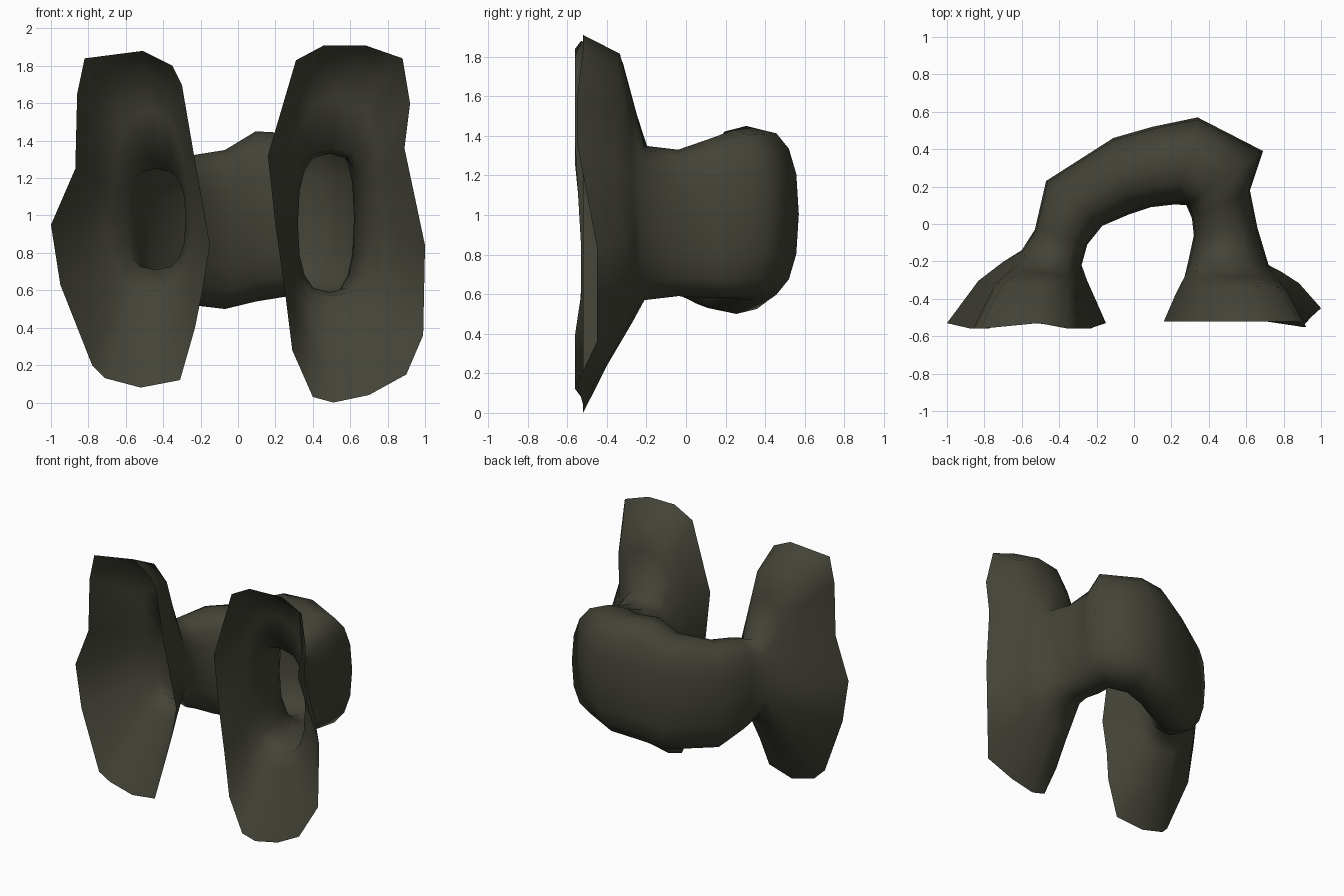
import bpy, bmesh, math

if "Cube" in bpy.data.objects:
    bpy.data.objects.remove(bpy.data.objects["Cube"])

N = 16

# Flared mouth rims (x, z), from the outer side, over the top, to the inner side and under
left_rim = [(-1.0, .95), (-.87, 1.25), (-.86, 1.65), (-.82, 1.84), (-.51, 1.88), (-.35, 1.80),
            (-.30, 1.70), (-.24, 1.35), (-.15, .84), (-.19, .60), (-.23, .40), (-.31, .12),
            (-.52, .08), (-.71, .13), (-.78, .20), (-.95, .63)]
right_rim = [(1.0, .84), (.89, 1.36), (.92, 1.60), (.88, 1.84), (.68, 1.91), (.46, 1.91),
             (.31, 1.83), (.16, 1.32), (.20, .95), (.25, .60), (.29, .28), (.40, .03),
             (.51, .0), (.70, .04), (.90, .15), (.99, .36)]

# Tunnel sections: outer x, y, inner x, y, bottom z, top z
sections = [
    (-.60, -.14, -.28, -.22, .71, 1.25),
    (-.53, -.03, -.25, -.11, .61, 1.29),
    (-.47, .23, -.17, -.01, .53, 1.31),
    (-.11, .46, -.03, .05, .50, 1.35),
    (.10, .52, .09, .09, .54, 1.45),
    (.34, .57, .22, .105, .57, 1.44),
    (.69, .39, .28, .10, .58, 1.43),
    (.62, .18, .31, .03, .58, 1.38),
    (.66, -.02, .32, -.06, .59, 1.33),
    (.72, -.22, .29, -.20, .57, 1.35),
]

# Flare steps from rim to neck, as (x, depth, z) shares at each side of the mouth
shallow = dict(outer=(.42, .58, .42), top=(.40, .60, .17), inner=(.42, .40, .42), bottom=(.42, .40, .43))
deep = dict(outer=(.75, .84, .75), top=(.75, .76, .50), inner=(.78, .74, .75), bottom=(.80, .80, .80))


def section_ring(s):
    """Rounded-box cross-section standing between the outer and inner walls."""
    ox, oy, ix, iy, lo, hi = s
    pts = []
    for k in range(N):
        a = 2 * math.pi * k / N
        c, d = math.cos(a), math.sin(a)
        u = math.copysign(abs(c) ** .7, c)
        w = math.copysign(abs(d) ** .8, d)
        pts.append(((ox + ix) / 2 + u * (ox - ix) / 2,
                    (oy + iy) / 2 + u * (oy - iy) / 2,
                    (lo + hi) / 2 + w * (hi - lo) / 2))
    return pts


def rim_ring(rim):
    """Open mouth facing the front, its edges gently bent."""
    def depth(x):
        if x > 0:
            return -.45 if x > .95 else -.55 if x > .88 else -.52
        return -.56 if -.9 < x < -.75 or -.36 < x < -.2 else -.53
    return [(x, depth(x), z) for x, z in rim]


def flare_ring(rim, neck, step):
    """Ring part way between a mouth rim and its neck."""
    pts = []
    for k, (p, q) in enumerate(zip(rim, neck)):
        a = 2 * math.pi * k / N
        side = step['outer' if math.cos(a) > 0 else 'inner']
        end = step['top' if math.sin(a) > 0 else 'bottom']
        m = math.sin(a) ** 2
        pts.append([p[i] + (q[i] - p[i]) * (side[i] * (1 - m) + end[i] * m) for i in range(3)])
    return pts


# Curved hollow tunnel with two open flared mouths
tube = [section_ring(s) for s in sections]
left, right = rim_ring(left_rim), rim_ring(right_rim)
rings = [left, flare_ring(left, tube[0], shallow), flare_ring(left, tube[0], deep), *tube,
         flare_ring(right, tube[-1], deep), flare_ring(right, tube[-1], shallow), right]
bm = bmesh.new()
loops = [[bm.verts.new(p) for p in r] for r in rings]
for a, b in zip(loops, loops[1:]):
    for k in range(N):
        j = (k + 1) % N
        bm.faces.new((a[k], a[j], b[j], b[k]))
bmesh.ops.recalc_face_normals(bm, faces=bm.faces[:])
# Make the back of the bend face outward
back = max(bm.faces, key=lambda f: f.calc_center_median().y)
if back.normal.y < 0:
    bmesh.ops.reverse_faces(bm, faces=bm.faces[:])
for f in bm.faces:
    f.smooth = True
mesh = bpy.data.meshes.new("tunnel")
bm.to_mesh(mesh)
bm.free()

olive = bpy.data.materials.new("dark olive")
olive.diffuse_color = (.056, .056, .039, 1)
olive.use_nodes = True
olive.node_tree.nodes["Principled BSDF"].inputs["Base Color"].default_value = olive.diffuse_color
mesh.materials.append(olive)
tunnel = bpy.data.objects.new("tunnel", mesh)
bpy.context.collection.objects.link(tunnel)
